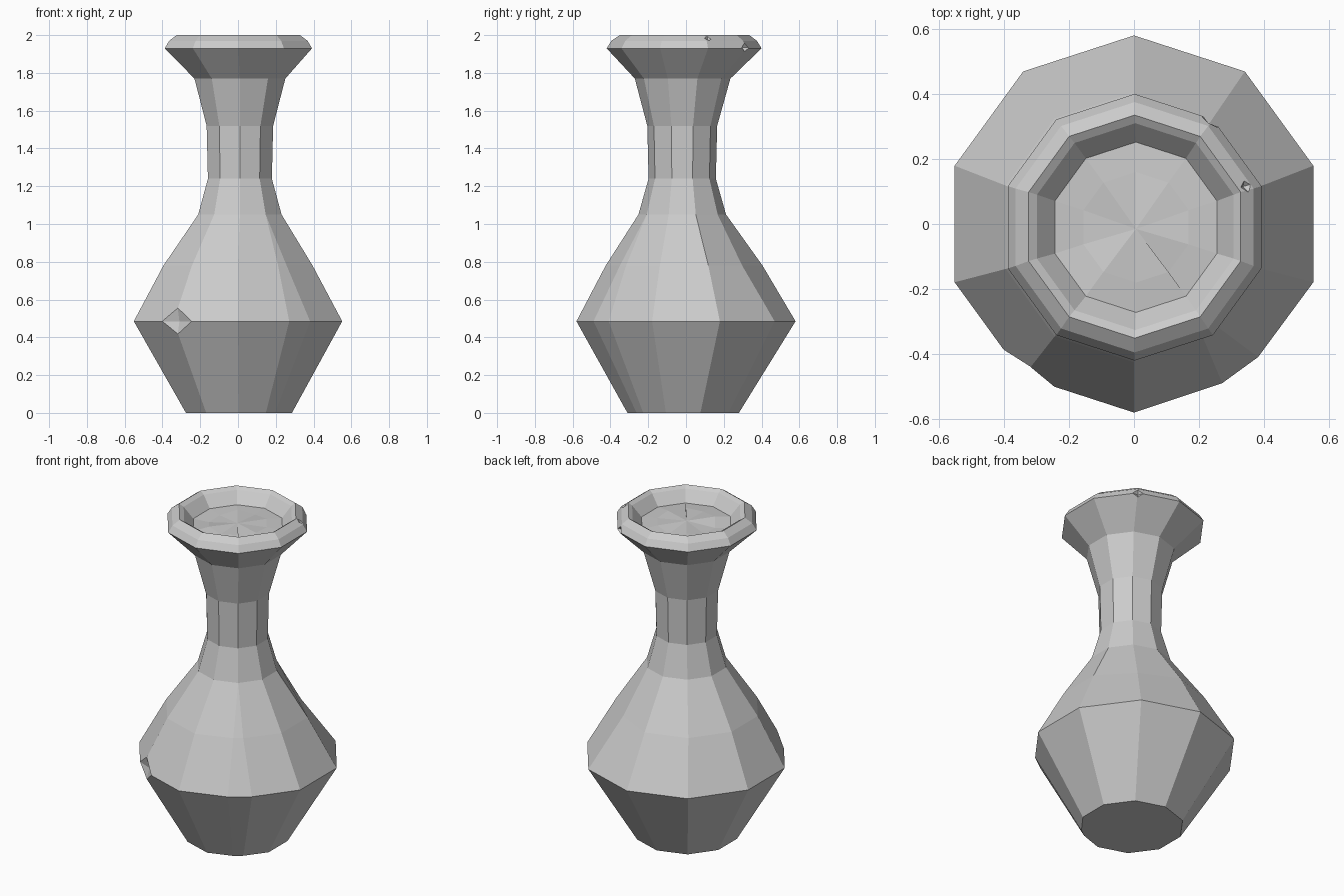
import bpy, bmesh, math, random
from mathutils import Matrix, Vector

random.seed(4)
if "Cube" in bpy.data.objects:
    bpy.data.objects.remove(bpy.data.objects["Cube"], do_unlink=True)

stone = bpy.data.materials.new("grey_stone")
stone.use_nodes = True
grey = (0.6, 0.6, 0.6, 1)
stone.diffuse_color = grey
stone.node_tree.nodes["Principled BSDF"].inputs["Base Color"].default_value = grey

SIDES = 10
WORN = 6   # corner whose lower edge is worn flat
DENTED = 9  # corner with the shoulder dent


def add_object(name, bm):
    mesh = bpy.data.meshes.new(name)
    bm.to_mesh(mesh)
    bm.free()
    obj = bpy.data.objects.new(name, mesh)
    bpy.context.collection.objects.link(obj)
    return obj


def ring(bm, radius, z, cx, cy, worn, dent=0, rough=0):
    """Ten corners, with the worn one split in two."""
    verts = []
    for k in range(SIDES):
        for shift in ((-worn, worn) if k == WORN else (0,)):
            a = math.radians(90 + 36 * k + shift)
            r = radius * (0.965 if k == WORN and worn else 1)
            r -= dent if k == DENTED else 0
            bump = random.uniform(-rough, rough)
            verts.append(bm.verts.new((cx + r * math.cos(a), cy + r * math.sin(a), z + bump)))
    return verts


# Profile from foot to soil: radius, height, centre x, centre y, wear, dent, roughness
profile = [
    (0.295, 0.0, 0.005, -0.015, 6, 0, 0),
    (0.58, 0.485, 0, 0, 7, 0, 0),
    (0.415, 0.78, 0, -0.01, 4, 0.035, 0),
    (0.232, 1.05, 0.01, -0.02, 0, 0, 0),
    (0.178, 1.24, 0.01, -0.02, 0, 0, 0),
    (0.185, 1.52, 0.01, -0.02, 0, 0, 0),
    (0.253, 1.77, 0.01, -0.018, 0, 0, 0),
    (0.41, 1.93, 0.002, -0.01, 0, 0, 0),
    (0.385, 1.97, 0.002, -0.01, 0, 0, 0),
    (0.343, 2.0, 0.002, -0.008, 0, 0, 0),
    (0.318, 1.985, 0.004, -0.008, 0, 0, 0),
    (0.262, 1.92, 0.006, -0.01, 0, 0, 0),
    (0.17, 1.922, 0.006, -0.01, 0, 0, 0.012),
]

# Vase body with the soil closing its mouth
bm = bmesh.new()
rings = [ring(bm, *row) for row in profile]
bm.faces.new(list(reversed(rings[0])))
for low, high in zip(rings, rings[1:]):
    for i in range(len(low)):
        j = (i + 1) % len(low)
        bm.faces.new((low[i], low[j], high[j], high[i]))
centre = bm.verts.new((0.006, -0.015, 1.93))
top = rings[-1]
for i in range(len(top)):
    bm.faces.new((top[i], top[(i + 1) % len(top)], centre))
bmesh.ops.remove_doubles(bm, verts=bm.verts, dist=0.0005)
bmesh.ops.recalc_face_normals(bm, faces=bm.faces)
vase = add_object("vase", bm)
vase.data.materials.append(stone)


# Chips cut out of the edges with four-sided points
def chip(apex, direction, radius, height):
    bm = bmesh.new()
    turn = Vector(direction).to_track_quat('Z', 'Y').to_matrix().to_4x4()
    place = Matrix.Translation(apex) @ turn @ Matrix.Translation((0, 0, height / 2))
    bmesh.ops.create_cone(bm, cap_ends=True, segments=4, radius1=0,
                          radius2=radius, depth=height, matrix=place)
    bmesh.ops.remove_doubles(bm, verts=bm.verts, dist=0.0001)
    bmesh.ops.recalc_face_normals(bm, faces=bm.faces)
    cutter = add_object("chip_cutter", bm)
    cutter.data.materials.append(stone)
    cutter.hide_render = True
    mod = vase.modifiers.new("chip", 'BOOLEAN')
    mod.operation = 'DIFFERENCE'
    mod.solver = 'EXACT'
    mod.object = cutter
    bpy.context.view_layer.objects.active = vase
    bpy.ops.object.modifier_apply(modifier=mod.name)
    bpy.data.objects.remove(cutter, do_unlink=True)


chip((-0.31, -0.425, 0.485), (-0.59, -0.81, 0), 0.3, 0.07)   # belly edge
chip((0.335, 0.115, 1.965), (0.5, 0.15, 0.85), 0.06, 0.06)    # rim top
chip((0.22, 0.295, 1.935), (0.59, 0.81, 0), 0.09, 0.07)       # rim side

for poly in vase.data.polygons:
    poly.use_smooth = False
